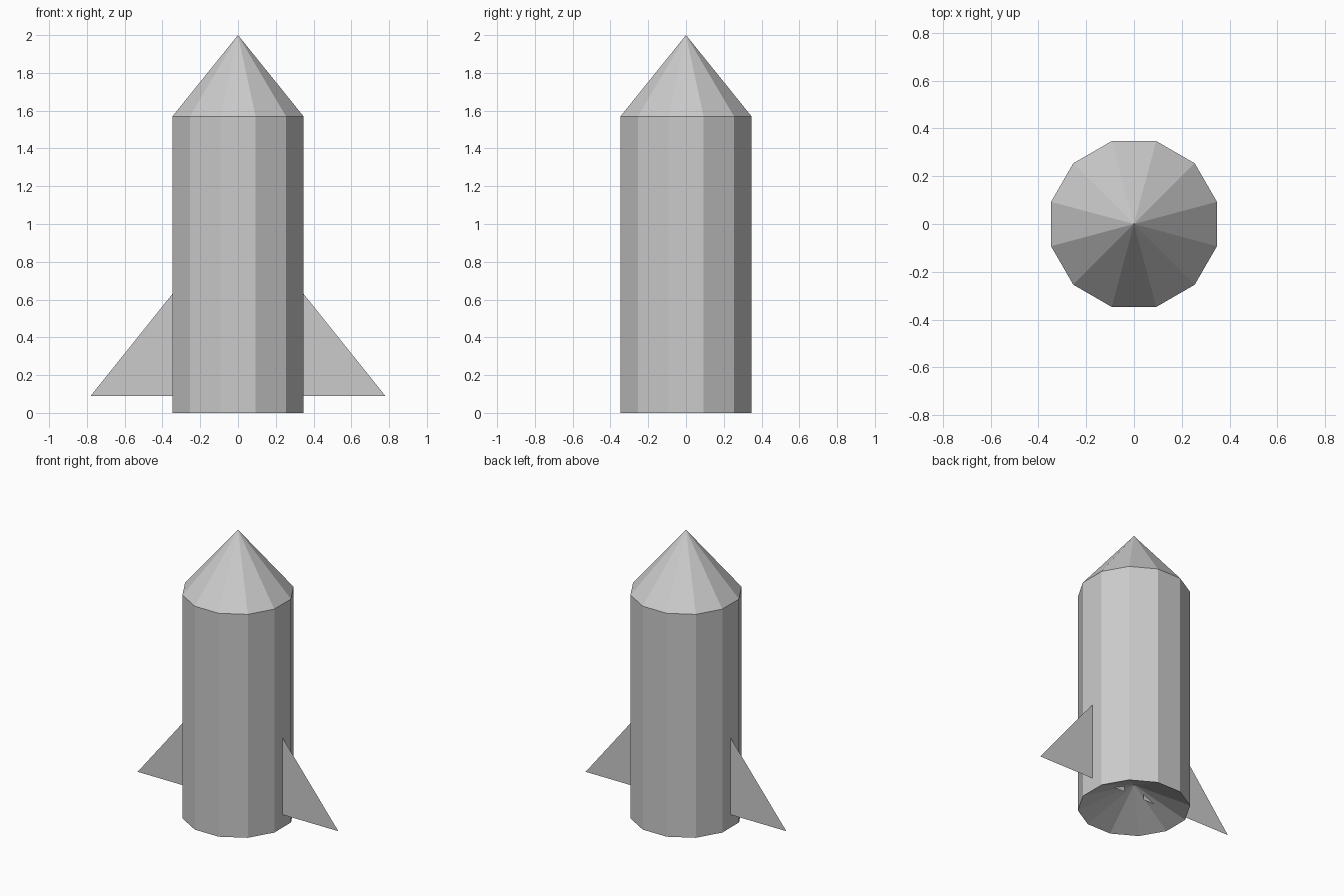
import bpy
import math

if "Cube" in bpy.data.objects:
    bpy.data.objects.remove(bpy.data.objects["Cube"])

SIDES = 12
R = 0.347 / math.cos(math.pi / SIDES)   # flat sides face the axes


def shell(name, r_low, r_high, z_low, z_high, inward=False):
    """Open-ended faceted cone or cylinder section."""
    bpy.ops.mesh.primitive_cone_add(
        vertices=SIDES, radius1=r_low, radius2=r_high, depth=z_high - z_low,
        end_fill_type='NOTHING', location=(0, 0, (z_low + z_high) / 2),
        rotation=(0, 0, math.pi / SIDES))
    ob = bpy.context.object
    ob.name = name
    if inward:
        ob.data.flip_normals()
    return ob


def fin(name, side):
    """Paper-thin triangular fin, its root buried in the body."""
    pts = [(0.08, 0.09), (0.78, 0.09), (0.08, 0.963)]
    mesh = bpy.data.meshes.new(name)
    mesh.from_pydata([(side * x, 0, z) for x, z in pts], [], [(0, 1, 2)])
    ob = bpy.data.objects.new(name, mesh)
    bpy.context.collection.objects.link(ob)


# Hull: straight body, pointed nose, hollow cone under the base
shell("body", R, R, 0, 1.57)
shell("nose_cone", R, 0, 1.57, 2.0)
shell("base_recess", R, 0, 0, 0.17, inward=True)

# Fins left and right
for label, side in (("left", -1), ("right", 1)):
    fin(label + "_fin", side)
